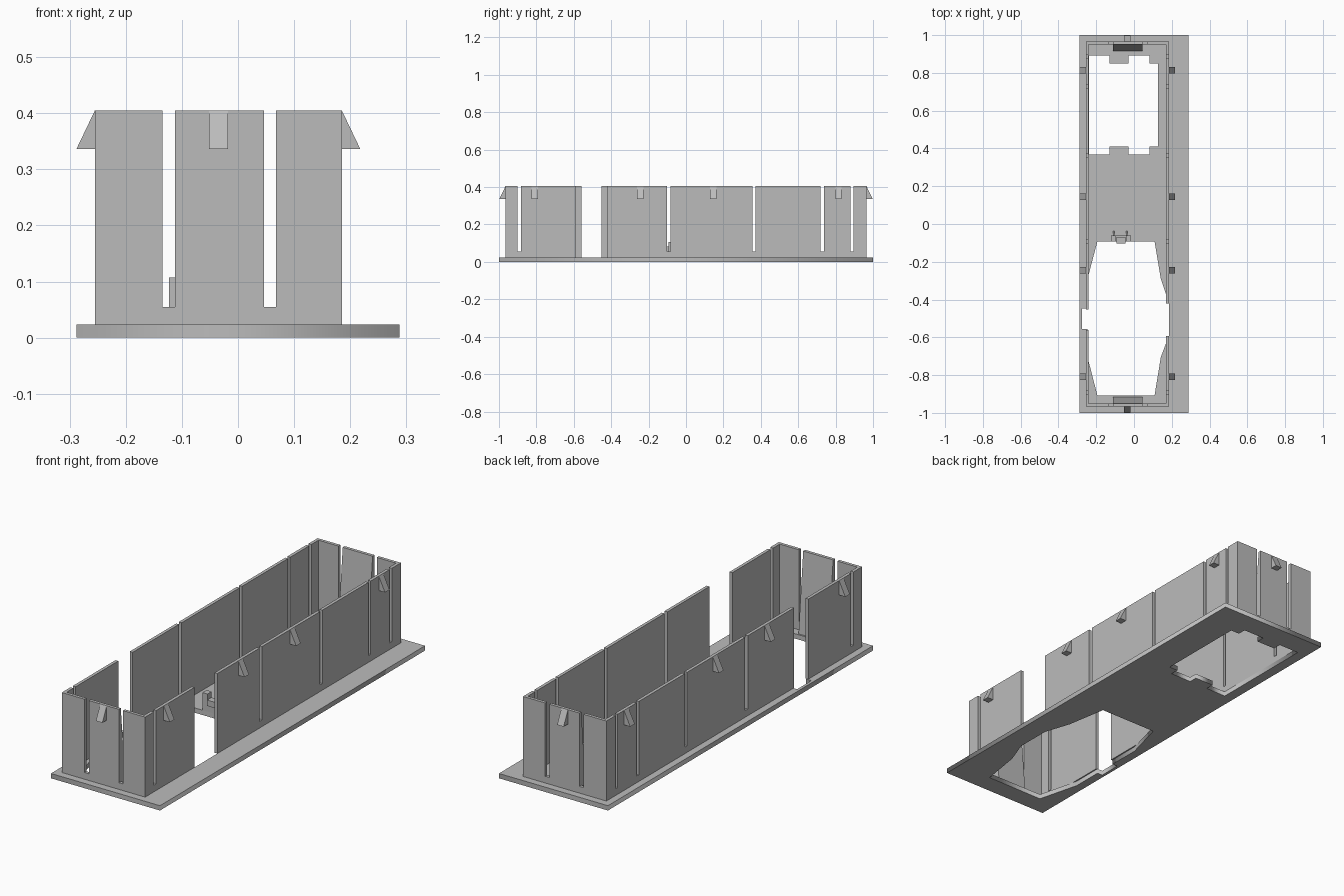
import bpy, bmesh

if "Cube" in bpy.data.objects:
    bpy.data.objects.remove(bpy.data.objects["Cube"])

grey = bpy.data.materials.new("plain_grey")
grey.use_nodes = True
colour = (0.5, 0.5, 0.5, 1)
grey.diffuse_color = colour
grey.node_tree.nodes["Principled BSDF"].inputs["Base Color"].default_value = colour

FLOOR, SILL, TOP = 0.023, 0.055, 0.405
X0, X1, Y1, WALL = -0.255, 0.185, 0.965, 0.015
REACH, CLIP_LOW, CLIP_HALF = 0.033, 0.336, 0.017


def add_object(name, mesh):
    obj = bpy.data.objects.new(name, mesh)
    mesh.materials.append(grey)
    bpy.context.collection.objects.link(obj)
    return obj


def prism(name, axis, outline, lo, hi):
    """Extrude an outline of (horizontal, z) points along the x or y axis."""
    def place(p, depth):
        return (depth, p[0], p[1]) if axis == "x" else (p[0], depth, p[1])
    bm = bmesh.new()
    face = bm.faces.new([bm.verts.new(place(p, lo)) for p in outline])
    new = bmesh.ops.extrude_face_region(bm, geom=[face])["geom"]
    shift = (hi - lo, 0, 0) if axis == "x" else (0, hi - lo, 0)
    bmesh.ops.translate(bm, vec=shift, verts=[v for v in new if isinstance(v, bmesh.types.BMVert)])
    bmesh.ops.recalc_face_normals(bm, faces=bm.faces)
    mesh = bpy.data.meshes.new(name)
    bm.to_mesh(mesh)
    bm.free()
    return add_object(name, mesh)


def box(name, x, y, z):
    return prism(name, "x", [(y[0], z[0]), (y[1], z[0]), (y[1], z[1]), (y[0], z[1])], *x)


def comb(start, end, slits):
    """Wall outline with narrow slits open at the top."""
    pts = [(end, FLOOR), (start, FLOOR), (start, TOP)]
    for a, b in slits:
        pts += [(a, TOP), (a, SILL), (b, SILL), (b, TOP)]
    return pts + [(end, TOP)]


# Base plate with two openings
front_hole = [(-0.194, -0.093), (0.109, -0.093), (0.142, -0.29), (X1, -0.42),
              (X1, -0.59), (0.142, -0.705), (0.109, -0.907), (-0.194, -0.907),
              (-0.246, -0.705), (-0.246, -0.555), (-0.274, -0.555),
              (-0.274, -0.447), (-0.246, -0.447), (-0.246, -0.29)]
low, high = 0.368, 0.892
step = 0.041
back_hole = [(-0.238, low), (-0.13, low), (-0.13, low + step), (-0.03, low + step),
             (-0.03, low), (0.082, low), (0.082, low + step), (0.128, low + step),
             (0.128, high - step), (0.082, high - step), (0.082, high), (-0.03, high),
             (-0.03, high - step), (-0.13, high - step), (-0.13, high), (-0.238, high)]
rim = [(-0.288, -1), (0.288, -1), (0.288, 1), (-0.288, 1)]
curve = bpy.data.curves.new("plate_outline", "CURVE")
curve.dimensions = "2D"
curve.fill_mode = "BOTH"
curve.extrude = FLOOR / 2
for loop in (rim, front_hole, back_hole):
    spline = curve.splines.new("POLY")
    spline.points.add(len(loop) - 1)
    for point, (x, y) in zip(spline.points, loop):
        point.co = (x, y, 0, 1)
    spline.use_cyclic_u = True
helper = bpy.data.objects.new("plate_outline", curve)
bpy.context.collection.objects.link(helper)
bpy.context.view_layer.update()
plate_mesh = bpy.data.meshes.new_from_object(helper.evaluated_get(bpy.context.evaluated_depsgraph_get()))
bpy.data.objects.remove(helper)
plate_mesh.materials.clear()
plate = add_object("base_plate", plate_mesh)
plate.location.z = FLOOR / 2

# Long side walls, each split by a doorway
front_slits = [(-0.9, -0.882)]
back_slits = [(-0.102, -0.082), (0.355, 0.372), (0.72, 0.737), (0.88, 0.896)]
for side, x, gap in (("right", X0, (-0.56, -0.452)), ("left", X1 - WALL, (-0.592, -0.42))):
    prism(side + "_wall_front", "x", comb(-Y1, gap[0], front_slits), x, x + WALL)
    prism(side + "_wall_back", "x", comb(gap[1], Y1, back_slits), x, x + WALL)

# End walls, sloped inner braces and end clips
tab = (-0.112, 0.046)
for end, s in (("front", -1), ("back", 1)):
    inner, outer = s * (Y1 - WALL), s * Y1
    prism(end + "_wall", "y", comb(X0 + WALL, X1 - WALL, [(-0.135, tab[0]), (tab[1], 0.068)]),
          min(inner, outer), max(inner, outer))
    prism(end + "_brace", "x", [(inner, FLOOR), (inner, TOP), (s * 0.915, FLOOR)], *tab)
    prism(end + "_clip", "x", [(outer, TOP), (outer, CLIP_LOW), (s * (Y1 + REACH), CLIP_LOW)],
          -0.035 - CLIP_HALF, -0.035 + CLIP_HALF)

# Snap clips along the long sides
for i, y in enumerate((-0.808, -0.245, 0.145, 0.815)):
    for side, x, s in (("right", X0, -1), ("left", X1, 1)):
        prism(f"{side}_clip_{i + 1}", "y", [(x, TOP), (x, CLIP_LOW), (x + s * REACH, CLIP_LOW)],
              y - CLIP_HALF, y + CLIP_HALF)

# Small notched bracket behind the front opening
bracket = [(-0.123, FLOOR), (-0.015, FLOOR), (-0.015, 0.107), (-0.042, 0.107),
           (-0.042, 0.06), (-0.096, 0.06), (-0.096, 0.107), (-0.123, 0.107)]
prism("bracket", "y", bracket, -0.093, -0.062)
box("bracket_lip", (-0.092, -0.046), (-0.102, -0.07), (0.055, 0.083))
for i, x in enumerate((-0.106, -0.038)):
    prism(f"bracket_rib_{i + 1}", "x", [(-0.062, FLOOR), (-0.038, FLOOR), (-0.062, 0.09)],
          x - 0.004, x + 0.004)
